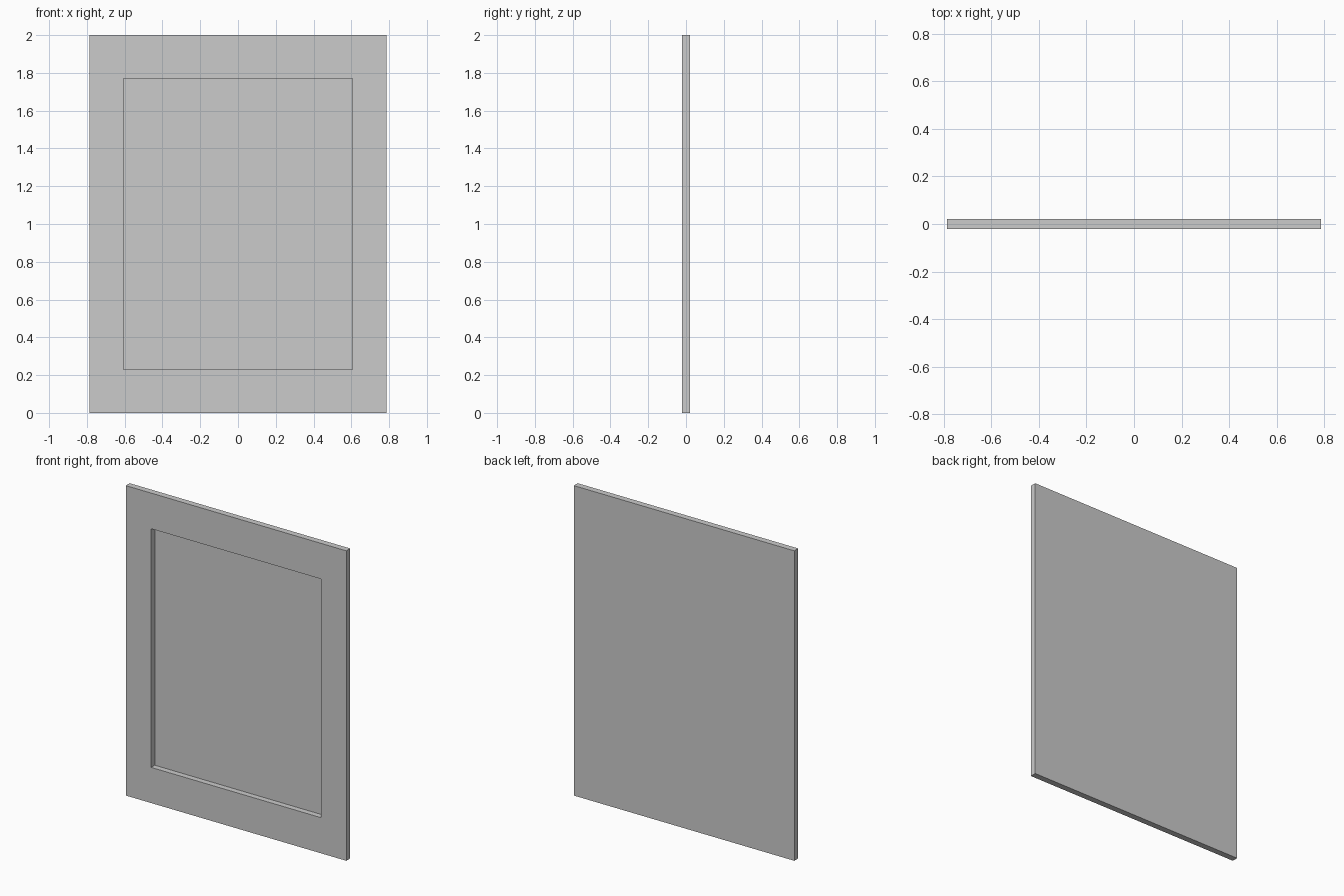
import bpy, bmesh
from mathutils import Vector

if "Cube" in bpy.data.objects:
    bpy.data.objects.remove(bpy.data.objects["Cube"])

WIDTH, DEPTH, HEIGHT = 1.574, 0.04, 2.0
OPENING = 0.77       # opening size relative to the outer outline
RECESS = 0.037       # depth of the recess, leaving a thin backing

bm = bmesh.new()

# Slab standing on the floor
bmesh.ops.create_cube(bm, size=1)
bmesh.ops.scale(bm, vec=(WIDTH, DEPTH, HEIGHT), verts=bm.verts)
bmesh.ops.translate(bm, vec=(0, 0, HEIGHT / 2), verts=bm.verts)

# Inset the front face into a border, keeping the outline's proportions
bm.normal_update()
front = min(bm.faces, key=lambda f: f.calc_center_median().y)
bmesh.ops.inset_region(bm, faces=[front], thickness=0.1)
for v in front.verts:
    v.co.x = OPENING * WIDTH / 2 * (1 if v.co.x > 0 else -1)
    v.co.z = HEIGHT / 2 + OPENING * HEIGHT / 2 * (1 if v.co.z > HEIGHT / 2 else -1)

# Push the panel back to form the recess
panel = bmesh.ops.extrude_discrete_faces(bm, faces=[front])["faces"][0]
bmesh.ops.translate(bm, vec=Vector((0, RECESS, 0)), verts=panel.verts)
bmesh.ops.recalc_face_normals(bm, faces=bm.faces)

mesh = bpy.data.meshes.new("picture_frame")
bm.to_mesh(mesh)
bm.free()
bpy.context.collection.objects.link(bpy.data.objects.new("picture_frame", mesh))
